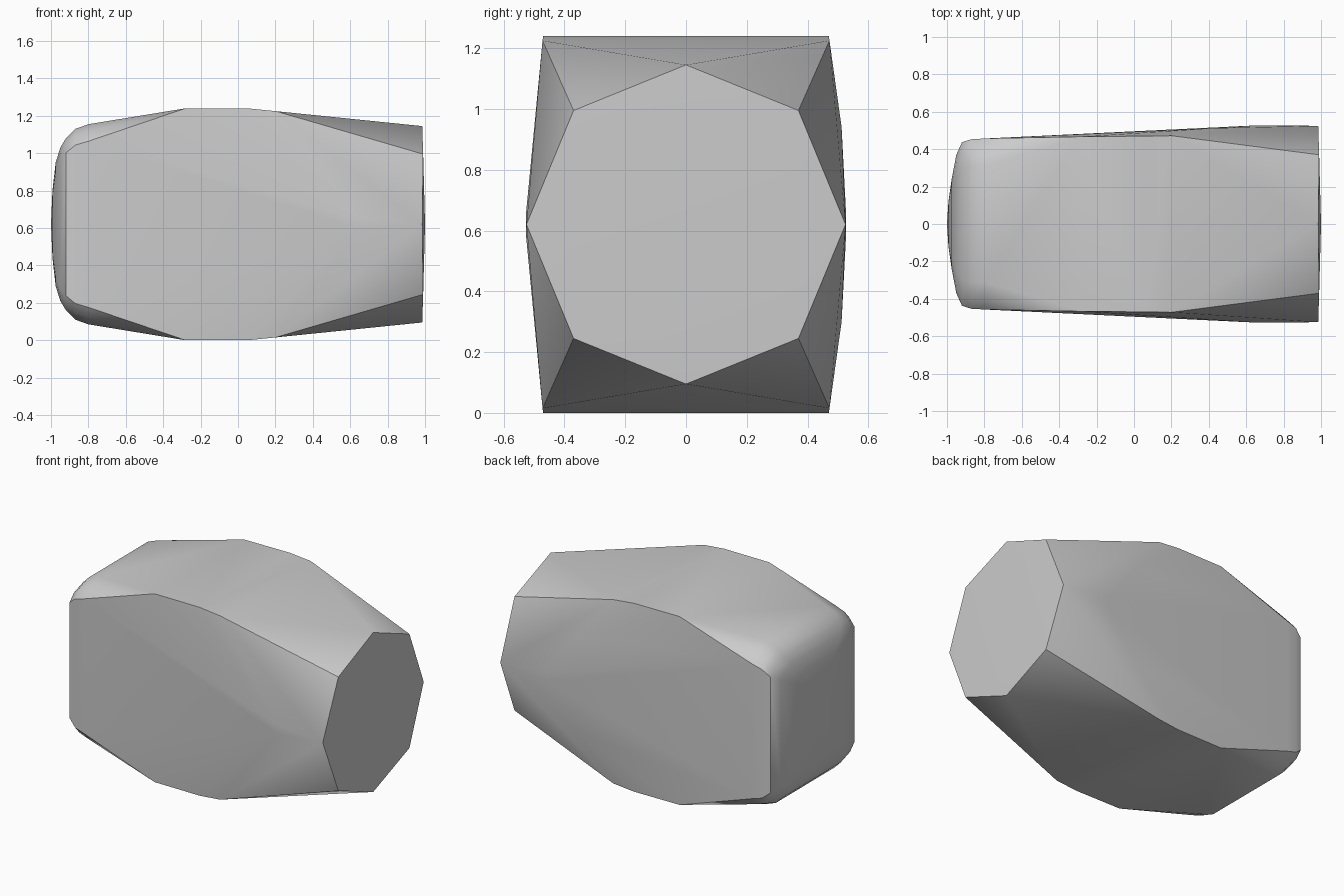
import bpy
import bmesh
import math

cube = bpy.data.objects.get("Cube")
if cube:
    bpy.data.objects.remove(cube, do_unlink=True)

MID = 0.62  # height of the long axis


def material(name, value):
    mat = bpy.data.materials.new(name)
    mat.use_nodes = True
    color = (value, value, value, 1.0)
    mat.diffuse_color = color
    mat.node_tree.nodes["Principled BSDF"].inputs["Base Color"].default_value = color
    return mat


def mirrored(x, y, z):
    """The same point in all four quadrants around the long axis."""
    return {(x, sy * y, MID + sz * z) for sy in (1, -1) for sz in (1, -1)}


points = set()

# Flat octagonal end, very slightly domed
for x, y, z in ((0.985, 0, 0.525), (0.99, 0.37, 0.375), (0.985, 0.525, 0)):
    points |= mirrored(x, y, z)
points.add((1.0, 0, MID))

# Widest part of the side walls, towards the octagonal end
points |= mirrored(0.65, 0.527, 0.03)

# Tall rectangular middle
for x, y, z in ((-0.28, 0.467, 0.62), (0.05, 0.47, 0.62), (0.2, 0.472, 0.605)):
    points |= mirrored(x, y, z)

# Fuller back wall
points |= {p for p in mirrored(0.42, 0.512, 0.32) if p[1] > 0}

# Rounded end: shrinking sections (x, half width, half height)
sections = ((-0.80, 0.457, 0.535), (-0.87, 0.453, 0.51), (-0.92, 0.437, 0.46),
            (-0.95, 0.37, 0.41), (-0.975, 0.24, 0.33), (-0.992, 0.12, 0.18))
for x, wide, tall in sections:
    points |= mirrored(x, wide * 0.68, tall)
    points |= mirrored(x, wide, tall * 0.83)
    points |= mirrored(x, wide * 0.9, tall * 0.93)
points.add((-1.0, 0, MID))

# Skin the points into one convex body
bm = bmesh.new()
for p in sorted(points):
    bm.verts.new(p)
hull = bmesh.ops.convex_hull(bm, input=bm.verts)
loose = [v for v in bm.verts if not v.link_faces]
bmesh.ops.delete(bm, geom=loose, context='VERTS')
bmesh.ops.recalc_face_normals(bm, faces=bm.faces)

mesh = bpy.data.meshes.new("tapered_body")
bm.to_mesh(mesh)
bm.free()
body = bpy.data.objects.new("tapered_body", mesh)
bpy.context.collection.objects.link(body)
mesh.materials.append(material("light_grey", 0.6))

# Soft shading with a crisp rim
bpy.context.view_layer.objects.active = body
body.select_set(True)
bpy.ops.object.shade_smooth_by_angle(angle=math.radians(35))
